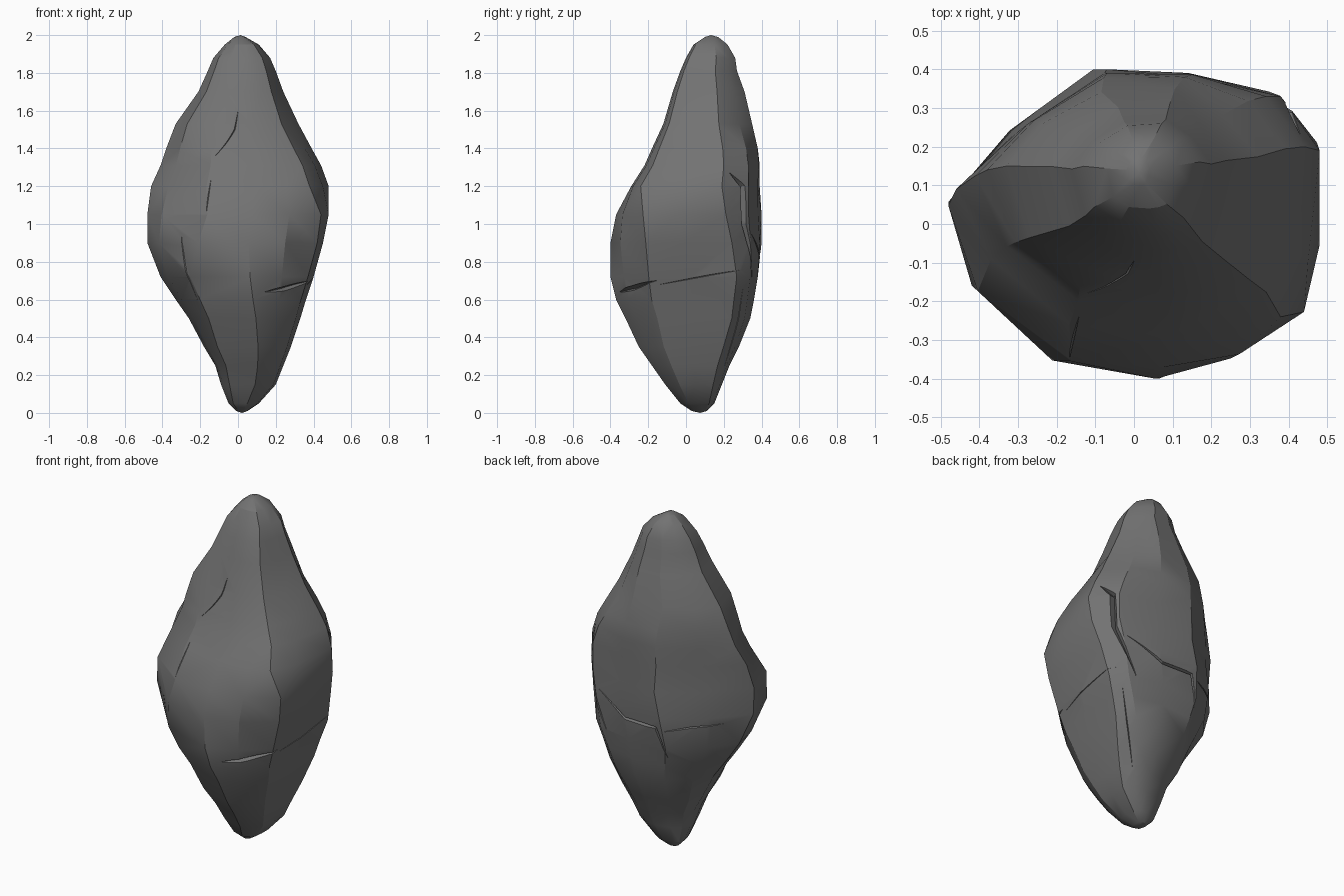
import bpy, bmesh, math
from mathutils import Vector
from mathutils.bvhtree import BVHTree

default_cube = bpy.data.objects.get("Cube")
if default_cube:
    bpy.data.objects.remove(default_cube, do_unlink=True)

# Single stone colour
stone = bpy.data.materials.new("dark grey stone")
stone.use_nodes = True
grey = (0.17, 0.17, 0.17, 1.0)
stone.diffuse_color = grey
shader = stone.node_tree.nodes["Principled BSDF"]
shader.inputs["Base Color"].default_value = grey
shader.inputs["Roughness"].default_value = 0.9

# Cross-sections in hundredths, each corner following one ridge of the rock
SECTIONS = [
    (35, [(-18, 10), (-16, -2), (-11, -17), (10, -25), (18, -20), (25, -12),
          (27, 3), (27, 19), (18, 25), (7, 27), (-7, 24), (-15, 18)]),
    (72, [(-41, 8), (-37, -9), (-25, -29), (7, -40), (24, -33), (38, -20),
          (41, 2), (41, 26), (33, 33), (12, 37), (-12, 36), (-30, 22)]),
    (100, [(-48, 4), (-41, -19), (-16, -37), (7, -38), (27, -34), (45, -21),
           (48, -3), (46, 22), (37, 33), (17, 38), (-7, 40), (-30, 24)]),
    (120, [(-46, 9), (-37, -9), (-17, -26), (8, -29), (25, -28), (37, -24),
           (44, -10), (47, 19), (37, 33), (15, 38), (-8, 39), (-30, 24)]),
    (155, [(-33, 15), (-27, -4), (-13, -11), (6, -12), (15, -11), (22, -9),
           (27, 4), (31, 17), (22, 28), (10, 35), (-9, 34), (-24, 26)]),
]

# Overall outline in hundredths: height, x range, y range
OUTLINE = [
    (1, -1, 5, 3, 11), (5, -5, 11, -3, 15), (15, -9, 20, -11, 19),
    (25, -12, 24, -18, 23), (35, -18, 28, -25, 28), (50, -26, 33, -32, 34),
    (60, -33, 36, -37, 36), (72, -41, 40, -40, 38), (90, -48, 45, -40, 40),
    (105, -48, 48, -37, 40), (120, -46, 48, -29, 39), (131, -41, 44, -22, 39),
    (140, -38, 39, -18, 38), (153, -33, 32, -12, 35), (170, -21, 24, -7, 31),
    (181, -16, 20, -3, 27), (188, -13, 17, 0, 26), (195, -7, 11, 4, 22),
    (199, -2, 4, 10, 17),
]


def section_at(height):
    """Blend neighbouring cross-sections at a height."""
    if height <= SECTIONS[0][0]:
        return SECTIONS[0][1]
    for (low, a), (high, b) in zip(SECTIONS, SECTIONS[1:]):
        if height <= high:
            t = (height - low) / (high - low)
            return [tuple(Vector(p).lerp(Vector(q), t)) for p, q in zip(a, b)]
    return SECTIONS[-1][1]


def fit(values, low, high):
    """Stretch a list of values onto a new range."""
    start, span = min(values), max(values) - min(values)
    return [low + (v - start) / span * (high - low) for v in values]


def new_object(name, bm):
    bmesh.ops.recalc_face_normals(bm, faces=bm.faces[:])
    mesh = bpy.data.meshes.new(name)
    bm.to_mesh(mesh)
    bm.free()
    mesh.materials.append(stone)
    obj = bpy.data.objects.new(name, mesh)
    bpy.context.collection.objects.link(obj)
    return obj


def bridge(bm, lower, upper):
    """Join two rings with quads."""
    for i in range(len(lower)):
        bm.faces.new((lower[i - 1], lower[i], upper[i], upper[i - 1]))


# Rock body: rings lofted from foot to tip
bm = bmesh.new()
rings = []
for height, left, right, front, back in OUTLINE:
    points = section_at(height)
    xs = fit([p[0] for p in points], left, right)
    ys = fit([p[1] for p in points], front, back)
    rings.append([bm.verts.new((x / 100, y / 100, height / 100))
                  for x, y in zip(xs, ys)])
for lower, upper in zip(rings, rings[1:]):
    bridge(bm, lower, upper)
for ring, height in ((rings[0], 0.0), (rings[-1], 2.0)):
    centre = sum((v.co for v in ring), Vector()) / len(ring)
    pole = bm.verts.new((centre.x, centre.y, height))
    for i in range(len(ring)):
        bm.faces.new((ring[i - 1], ring[i], pole))
bmesh.ops.recalc_face_normals(bm, faces=bm.faces[:])
bmesh.ops.triangulate(bm, faces=bm.faces[:])
surface = BVHTree.FromBMesh(bm)
rock = new_object("rock_body", bm)


def on_surface(angle, height):
    """Outer skin at an angle round the rock and a height."""
    a = math.radians(angle)
    direction = Vector((math.cos(a), math.sin(a), 0))
    hit = surface.ray_cast(direction * 2 + Vector((0, 0.04, height)), -direction)
    return hit[0] or Vector((0, 0, height))


def crack_cutter(path, radius):
    """Tapered diamond-section tube lying along the surface."""
    steps = 5
    spine = [on_surface(*Vector(a).lerp(Vector(b), i / steps))
             for a, b in zip(path, path[1:]) for i in range(steps)]
    spine.append(on_surface(*path[-1]))
    tube = bmesh.new()
    loops = []
    for i, p in enumerate(spine):
        along = spine[min(i + 1, len(spine) - 1)] - spine[max(i - 1, 0)]
        side = along.cross(Vector((p.x, p.y, 0))).normalized()
        out = side.cross(along).normalized()
        size = radius * (0.08 + math.sin(math.pi * i / (len(spine) - 1)))
        offsets = (out * size, side * size * 0.45, -out * size, -side * size * 0.45)
        loops.append([tube.verts.new(p + o) for o in offsets])
    for a, b in zip(loops, loops[1:]):
        bridge(tube, a, b)
    tube.faces.new(loops[0])
    tube.faces.new(loops[-1])
    bmesh.ops.triangulate(tube, faces=tube.faces[:])
    cutter = new_object("crack_cutter", tube)
    cutter.hide_render = True
    return cutter


# Cracks: path as (angle round the rock, height), then depth
CRACKS = [
    ([(-70, 0.64), (-52, 0.66), (-28, 0.70)], 0.028),
    ([(-134, 0.95), (-132, 0.78), (-128, 0.6)], 0.009),
    ([(-90, 1.6), (-96, 1.5), (-119, 1.36)], 0.006),
    ([(-117, 1.24), (-113, 1.04)], 0.006),
    ([(24, 1.27), (33, 1.2), (34, 1.0), (48, 0.72)], 0.034),
    ([(42, 0.95), (70, 0.84), (102, 0.84), (112, 0.66)], 0.018),
    ([(106, 0.82), (135, 0.85), (160, 0.86)], 0.009),
    ([(38, 0.66), (40, 0.45), (42, 0.25)], 0.006),
    ([(-26, 0.68), (5, 0.72), (35, 0.76)], 0.006),
]

bpy.ops.object.select_all(action='DESELECT')
bpy.context.view_layer.objects.active = rock
rock.select_set(True)
for path, radius in CRACKS:
    cutter = crack_cutter(path, radius)
    cut = rock.modifiers.new("crack", 'BOOLEAN')
    cut.operation = 'DIFFERENCE'
    cut.solver = 'EXACT'
    cut.object = cutter
    bpy.ops.object.modifier_apply(modifier=cut.name)
    bpy.data.objects.remove(cutter, do_unlink=True)

# Soft facets with crisp ridges
bpy.ops.object.shade_smooth_by_angle(angle=math.radians(26))
